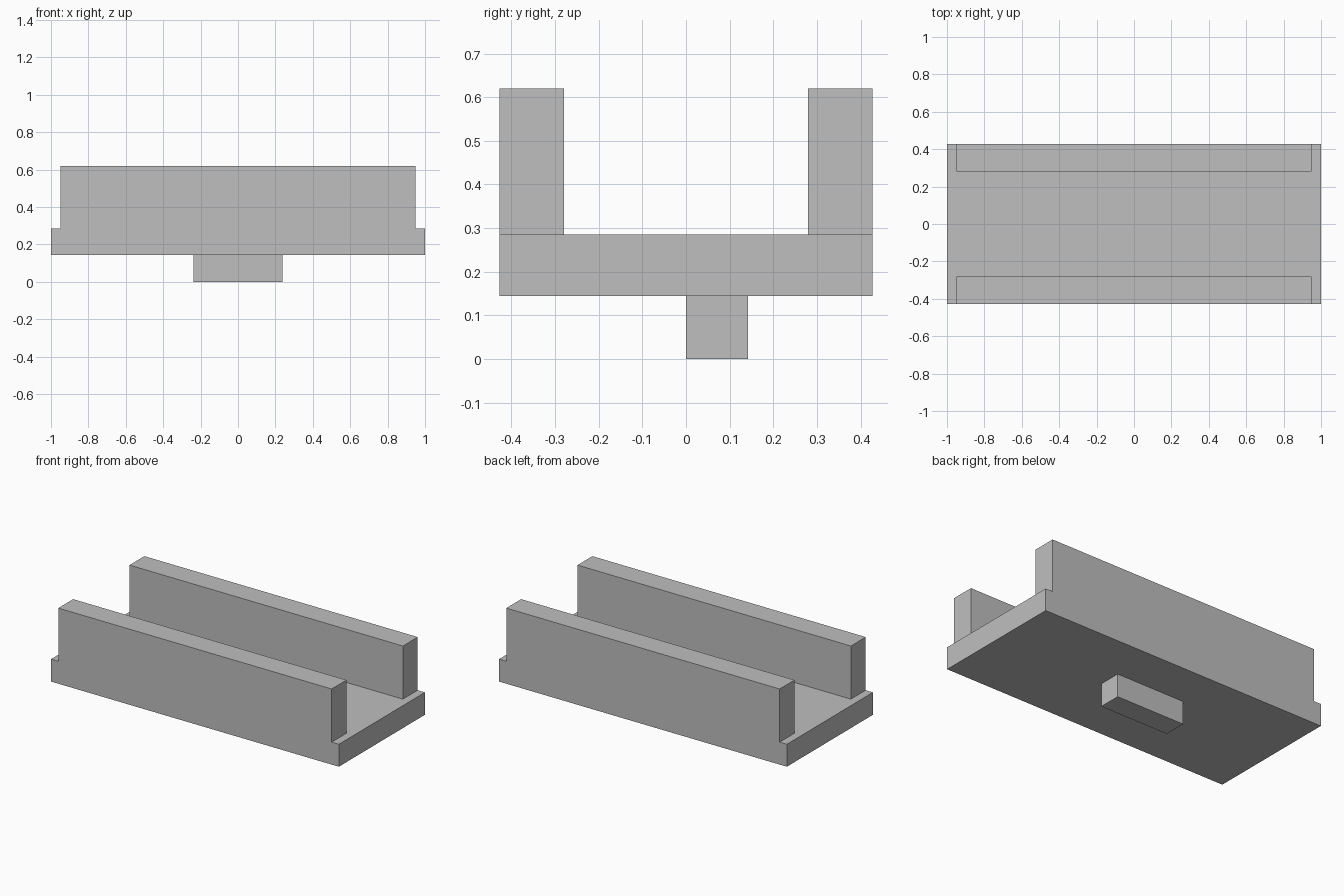
import bpy
import bmesh
from mathutils import Vector

cube = bpy.data.objects.get("Cube")
if cube:
    bpy.data.objects.remove(cube, do_unlink=True)

# Single plain grey
grey = bpy.data.materials.new("plain_grey")
grey.use_nodes = True
colour = (0.52, 0.52, 0.52, 1.0)
grey.diffuse_color = colour
grey.node_tree.nodes["Principled BSDF"].inputs["Base Color"].default_value = colour


def box(name, low, high):
    """Flat-faced box between two opposite corners."""
    low, high = Vector(low), Vector(high)
    bm = bmesh.new()
    bmesh.ops.create_cube(bm, size=1)
    bmesh.ops.scale(bm, vec=high - low, verts=bm.verts)
    mesh = bpy.data.meshes.new(name)
    bm.to_mesh(mesh)
    bm.free()
    mesh.materials.append(grey)
    obj = bpy.data.objects.new(name, mesh)
    obj.location = (low + high) / 2
    bpy.context.collection.objects.link(obj)
    return obj


HALF_WIDTH = 0.427
BASE_BOTTOM, BASE_TOP, WALL_TOP = 0.145, 0.286, 0.62

# Base slab
box("base_slab", (-1, -HALF_WIDTH, BASE_BOTTOM), (1, HALF_WIDTH, BASE_TOP))

# Long side walls, flush with the slab's front and back
WALL_INNER = 0.28
box("front_wall", (-0.95, -HALF_WIDTH, BASE_TOP), (0.95, -WALL_INNER, WALL_TOP))
box("back_wall", (-0.95, WALL_INNER, BASE_TOP), (0.95, HALF_WIDTH, WALL_TOP))

# Small block under the slab, set behind the centre line
box("bottom_block", (-0.238, 0, 0), (0.238, 0.142, BASE_BOTTOM))
